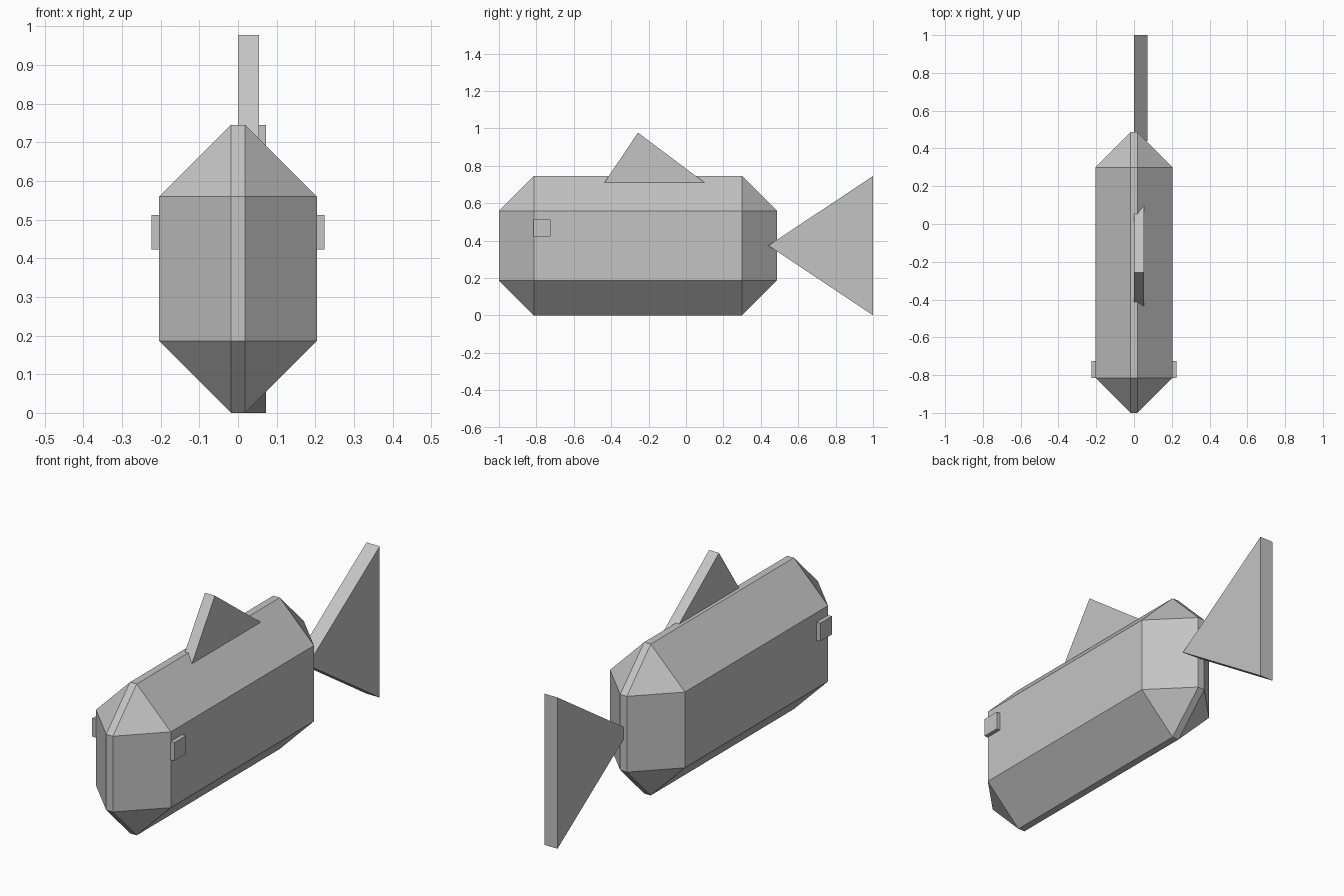
import bpy, bmesh
from mathutils import Matrix

if "Cube" in bpy.data.objects:
    bpy.data.objects.remove(bpy.data.objects["Cube"])

grey = bpy.data.materials.new("plain grey")
grey.diffuse_color = (0.55, 0.55, 0.55, 1)
grey.use_nodes = True
grey.node_tree.nodes["Principled BSDF"].inputs["Base Color"].default_value = grey.diffuse_color


def add_object(name, bm):
    bmesh.ops.recalc_face_normals(bm, faces=bm.faces)
    mesh = bpy.data.meshes.new(name)
    bm.to_mesh(mesh)
    bm.free()
    mesh.materials.append(grey)
    obj = bpy.data.objects.new(name, mesh)
    bpy.context.collection.objects.link(obj)
    return obj


def box(name, lo, hi, chamfer=0):
    """Box between two corners, with optional flat chamfers on all edges."""
    bm = bmesh.new()
    size = [b - a for a, b in zip(lo, hi)]
    mid = [(a + b) / 2 for a, b in zip(lo, hi)]
    bmesh.ops.create_cube(bm, size=1, matrix=Matrix.Translation(mid) @ Matrix.Diagonal((*size, 1)))
    if chamfer:
        bmesh.ops.bevel(bm, geom=bm.edges[:], offset=chamfer, offset_type='OFFSET',
                        segments=1, profile=0.5, affect='EDGES')
    return add_object(name, bm)


def fin(name, profile, thickness):
    """Triangle in the y-z plane, extruded from x = 0 to one side."""
    bm = bmesh.new()
    face = bm.faces.new([bm.verts.new((0, y, z)) for y, z in profile])
    ext = bmesh.ops.extrude_face_region(bm, geom=[face], use_keep_orig=True)
    moved = [g for g in ext["geom"] if isinstance(g, bmesh.types.BMVert)]
    bmesh.ops.translate(bm, verts=moved, vec=(thickness, 0, 0))
    return add_object(name, bm)


# Chamfered body
box("body", (-0.204, -1, 0), (0.204, 0.486, 0.745), 0.186)

# Fins
fin("tail_fin", [(0.44, 0.373), (1, 0), (1, 0.745)], 0.072)
fin("back_fin", [(-0.436, 0.71), (0.10, 0.71), (-0.257, 0.977)], 0.054)

# Eyes on both sides
for name, s in (("right_eye", 1), ("left_eye", -1)):
    x = sorted((s * 0.19, s * 0.224))
    box(name, (x[0], -0.815, 0.422), (x[1], -0.725, 0.512))
